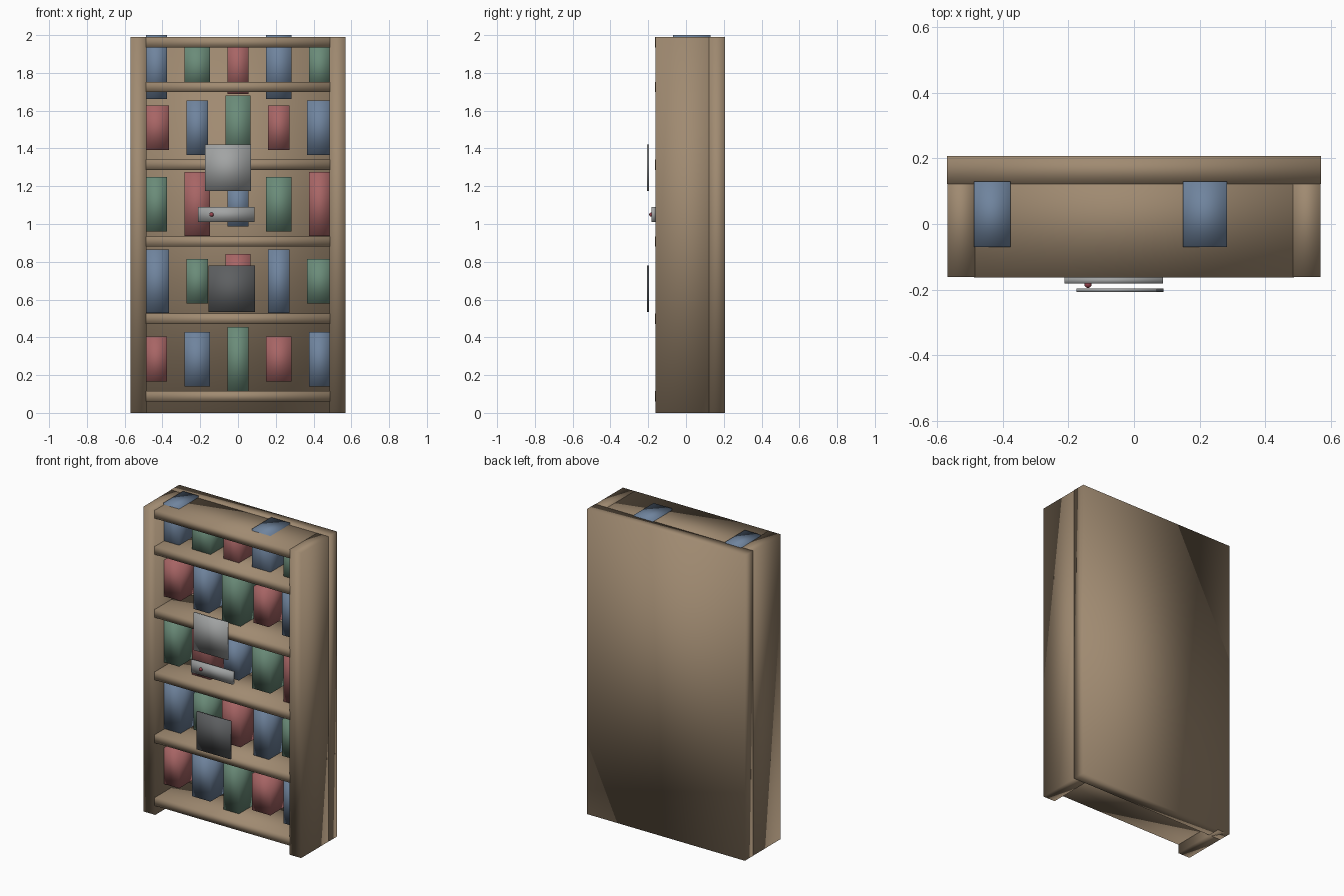
import bpy
import bmesh
from mathutils import Vector

default = bpy.data.objects.get("Cube")
if default:
    bpy.data.objects.remove(default, do_unlink=True)


def material(name, r, g, b):
    mat = bpy.data.materials.new(name)
    mat.use_nodes = True
    mat.diffuse_color = (r, g, b, 1)
    mat.node_tree.nodes["Principled BSDF"].inputs["Base Color"].default_value = (r, g, b, 1)
    return mat


wood = material("wood", 0.35, 0.255, 0.165)
red = material("faded red", 0.39, 0.13, 0.13)
blue = material("slate blue", 0.16, 0.23, 0.34)
green = material("sage green", 0.145, 0.26, 0.19)
light_grey = material("light grey", 0.36, 0.37, 0.37)
dark_grey = material("dark grey", 0.11, 0.115, 0.12)
button_red = material("button red", 0.32, 0.06, 0.08)


def add_object(name, bm, mat):
    mesh = bpy.data.meshes.new(name)
    bm.to_mesh(mesh)
    bm.free()
    mesh.materials.append(mat)
    for face in mesh.polygons:
        face.use_smooth = True
    obj = bpy.data.objects.new(name, mesh)
    bpy.context.collection.objects.link(obj)
    return obj


def box(name, x, y, z, mat):
    """Softly shaded box spanning the (low, high) pairs x, y and z."""
    bm = bmesh.new()
    bmesh.ops.create_cube(bm, size=1)
    for v in bm.verts:
        v.co = Vector([(lo + hi) / 2 + c * (hi - lo)
                       for c, (lo, hi) in zip(v.co, (x, y, z))])
    return add_object(name, bm, mat)


FRONT, BACK, TOP = -0.162, 0.207, 1.99

# Case: back board, two sides and six shelves
box("back_board", (-0.57, 0.57), (0.122, BACK), (0, TOP), wood)
for name, s in (("left_side", 1), ("right_side", -1)):
    box(name, sorted((0.484 * s, 0.569 * s)), (FRONT, BACK - 0.002), (0, TOP - 0.001), wood)
for i, z in enumerate((0.06, 0.47, 0.88, 1.287, 1.698, 1.934)):
    box(f"shelf_{i + 1}", (-0.488, 0.488), (FRONT - 0.001, BACK - 0.003), (z, z + 0.055), wood)

# Books: colour, width and height cycle along the rows
covers = (red, blue, green)
heights = (0.237, 0.288, 0.338)
for row, mid in enumerate((0.285, 0.697, 1.105, 1.51, 1.831)):
    for col in range(5):
        x = (col - 2) * 0.216
        half = 0.067 if (row + col) % 2 else 0.056
        tall = heights[(2 * row + col) % 3] / 2
        box(f"book_{row + 1}_{col + 1}", (x - half, x + half), (-0.07, 0.13),
            (mid - tall, mid + tall), covers[(row + col) % 3])

# Fittings floating at the front
box("upper_panel", (-0.175, 0.07), (-0.207, -0.196), (1.175, 1.42), light_grey)
box("lower_panel", (-0.155, 0.09), (-0.207, -0.196), (0.533, 0.78), dark_grey)
box("handle_bar", (-0.212, 0.088), (-0.182, FRONT), (1.01, 1.09), light_grey)

# Round button on the bar
bm = bmesh.new()
bmesh.ops.create_uvsphere(bm, u_segments=16, v_segments=10, radius=0.011)
bmesh.ops.translate(bm, verts=bm.verts, vec=(-0.14, -0.184, 1.05))
add_object("button", bm, button_red)
